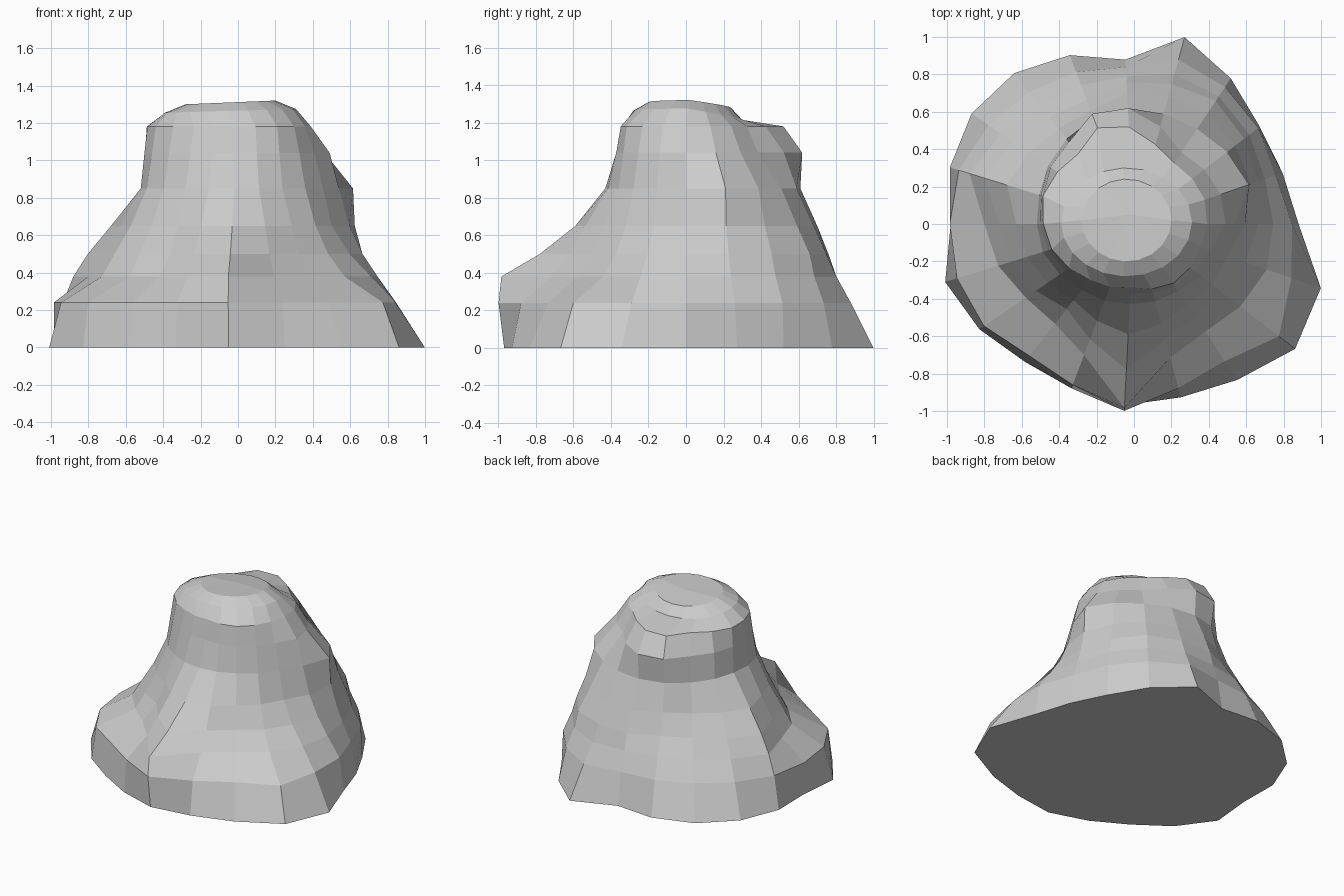
import bpy, bmesh
from math import sin, cos, pi, radians

if "Cube" in bpy.data.objects:
    bpy.data.objects.remove(bpy.data.objects["Cube"])

COLS = 20

# outline of the foot: radius for each column, starting at the front, anticlockwise
FOOT = [.97, .96, 1.0, 1.09, 1.056, .88, .84, .85, .935, 1.035,
        .88, .966, 1.03, 1.05, 1.03, .98, 1.056, 1.0, .94, .94]

# height : radii at every second column (the columns between are averaged)
LEVELS = {
    .24:  [.94, .88, .89, .80, .88, .84, .90, .98, .99, .90],
    .38:  [.82, .69, .75, .74, .82, .79, .80, .92, .76, .68],
    .50:  [.74, .59, .63, .70, .79, .76, .73, .84, .69, .58],
    .65:  [.59, .52, .53, .66, .71, .70, .65, .71, .60, .52],
    .85:  [.43, .43, .48, .65, .61, .61, .58, .53, .51, .45],
    1.04: [.37, .40, .43, .49, .46, .62, .56, .52, .48, .41],
    1.18: [.34, .38, .38, .40, .39, .52, .48, .51, .46, .38],
}

# single corners that jut out or sink in: (level index, column) -> radius
JUTS = {(1, 0): 1.0, (2, 0): .985, (3, 0): .78, (1, 9): .91, (2, 9): .83,
        (1, 3): .98, (2, 1): .74, (3, 1): .64, (5, 5): .54, (6, 5): .49,
        (5, 11): .605, (6, 11): .63, (7, 11): .55, (7, 9): .44,
        (3, 11): .71, (4, 11): .65, (1, 17): .97, (2, 17): .70,
        (2, 15): .80, (3, 15): .72, (4, 15): .63}


def angle(k):
    return radians(-93 + 18 * k + 3 * (1 - cos(2 * pi * k / COLS)))


def fill_between(keys):
    out = []
    for i, r in enumerate(keys):
        out += [r, (r + keys[(i + 1) % len(keys)]) / 2]
    return out


bm = bmesh.new()
rings = []

# foot and flank rings
levels = [(0, FOOT)] + [(z, fill_between(r)) for z, r in LEVELS.items()]
for i, (z, radii) in enumerate(levels):
    ring = []
    for k in range(COLS):
        r = JUTS.get((i, k), radii[k])
        ring.append(bm.verts.new((r * cos(angle(k)), r * sin(angle(k)), z)))
    rings.append(ring)

# rounded summit rings, sagging towards the knob at the back
for z, cy, rx, ry, sag in ((1.265, .01, .35, .29, .05), (1.31, .02, .24, .22, .03)):
    rings.append([bm.verts.new((-.04 + rx * cos(angle(k)),
                                cy + ry * sin(angle(k)),
                                z + .01 * cos(angle(k)) - sag * max(0, sin(angle(k)))))
                  for k in range(COLS)])

# skin, summit fan and flat underside
for low, high in zip(rings, rings[1:]):
    for k in range(COLS):
        n = (k + 1) % COLS
        bm.faces.new((low[k], low[n], high[n], high[k]))
peak = bm.verts.new((-.02, .05, 1.305))
for k in range(COLS):
    bm.faces.new((rings[-1][k], rings[-1][(k + 1) % COLS], peak))
bm.faces.new(rings[0][::-1])
bmesh.ops.recalc_face_normals(bm, faces=bm.faces)

mesh = bpy.data.meshes.new("rock_mound")
bm.to_mesh(mesh)
bm.free()
bpy.context.collection.objects.link(bpy.data.objects.new("rock_mound", mesh))
